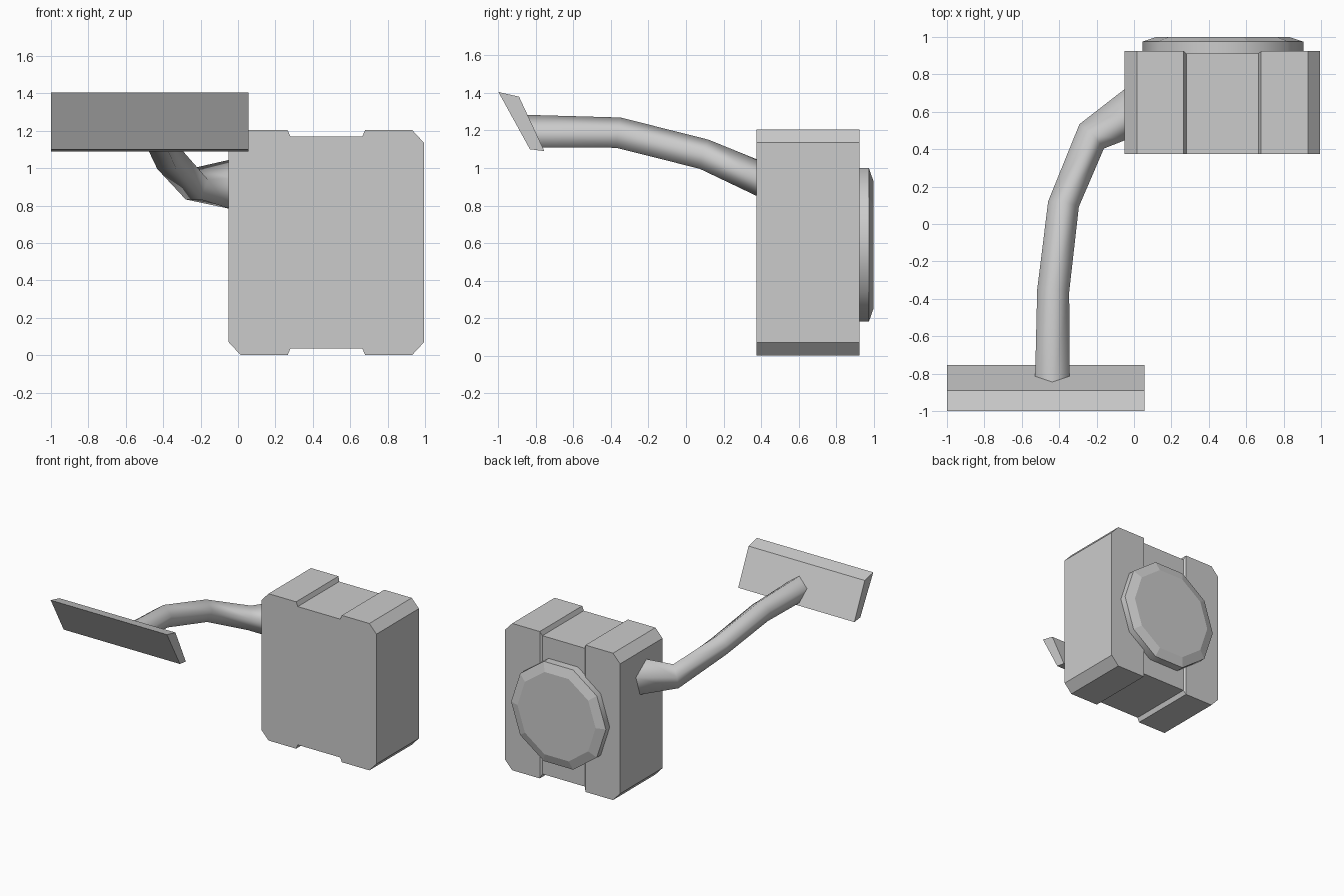
import bpy, bmesh, math
from mathutils import Vector

cube = bpy.data.objects.get("Cube")
if cube:
    bpy.data.objects.remove(cube, do_unlink=True)

# Single grey material
GREY = (0.6, 0.6, 0.6, 1.0)
grey = bpy.data.materials.new("plain grey")
grey.use_nodes = True
grey.diffuse_color = GREY
grey.node_tree.nodes["Principled BSDF"].inputs["Base Color"].default_value = GREY


def add_part(name, verts, faces, smooth=lambda f: False):
    """Make an object; smooth() picks the faces that are shaded smooth."""
    bm = bmesh.new()
    vs = [bm.verts.new(v) for v in verts]
    for f in faces:
        bm.faces.new([vs[i] for i in f])
    bmesh.ops.recalc_face_normals(bm, faces=bm.faces)
    bm.normal_update()
    for f in bm.faces:
        f.smooth = smooth(f)
    mesh = bpy.data.meshes.new(name)
    bm.to_mesh(mesh)
    bm.free()
    mesh.materials.append(grey)
    obj = bpy.data.objects.new(name, mesh)
    bpy.context.collection.objects.link(obj)
    return obj


def bridge(n, a, b):
    """Quads between two rings of n vertices starting at a and b."""
    return [(a + i, a + (i + 1) % n, b + (i + 1) % n, b + i) for i in range(n)]


# Case: mirrored outline with a shallow band round top, back and bottom
CX, FRONT, BACK, BAND_BACK = 0.4725, 0.375, 0.925, 0.912
half = [(0.1925, 0.035), (0.2075, 0), (0.4575, 0), (0.5225, 0.07),
        (0.5225, 1.135), (0.4575, 1.205), (0.2075, 1.205), (0.1925, 1.17)]
outline = half + [(-u, z) for u, z in reversed(half)]
n = len(outline)
front = [(CX + u, FRONT, z) for u, z in outline]
back = [(CX + u, BAND_BACK if i % 8 in (0, 7) else BACK, z)
        for i, (u, z) in enumerate(outline)]
back_faces = [range(1, 7), range(9, 15), (0, 1, 6, 7), (8, 9, 14, 15), (0, 7, 8, 15)]
add_part("case", front + back,
         [range(n)] + bridge(n, 0, n) + [[n + i for i in f] for f in back_faces])

# Round cap on the back: ten sides with a bevelled rim
SIDES = 10
verts = []
for y, r in ((0.90, 0.43), (0.975, 0.43), (1.0, 0.355)):
    for i in range(SIDES):
        a = math.tau * i / SIDES
        verts.append((0.475 + r * math.cos(a), y, 0.59 + r * math.sin(a)))
add_part("back_cap", verts,
         [range(SIDES), range(2 * SIDES, 3 * SIDES)]
         + bridge(SIDES, 0, SIDES) + bridge(SIDES, SIDES, 2 * SIDES),
         lambda f: abs(f.normal.y) < 0.1)

# Tilted front plate
section = [(-1.0, 1.405), (-0.89, 1.38), (-0.755, 1.09), (-0.832, 1.10)]
add_part("front_plate", [(x, y, z) for x in (-1.0, 0.055) for y, z in section],
         [range(4), range(4, 8)] + bridge(4, 0, 4))

# Bent five-sided arm: centre, radius, sideways direction, up direction
rings = [
    ((-0.437, -0.83, 1.187), 0.097, (1, 0, 0), (0, -0.47, 1)),
    ((-0.432, -0.36, 1.18), 0.090, (1, -0.06, 0), (0, 0.13, 0.99)),
    ((-0.378, 0.10, 1.065), 0.088, (0.98, -0.18, 0), (0.04, 0.25, 0.97)),
    ((-0.23, 0.465, 0.91), 0.097, (0.707, -0.707, 0), (0.12, 0.12, 0.985)),
    ((-0.04, 0.59, 0.90), 0.146, (0, -1, 0), (0, 0, 1)),
]
verts = []
for centre, r, side, up in rings:
    for i in range(5):
        a = math.tau * i / 5
        verts.append(Vector(centre) + r * (math.sin(a) * Vector(side) + math.cos(a) * Vector(up)))
faces = [range(5), range(20, 25)]
for k in range(4):
    faces += bridge(5, 5 * k, 5 * k + 5)
add_part("arm", verts, faces, lambda f: len(f.verts) == 4)
